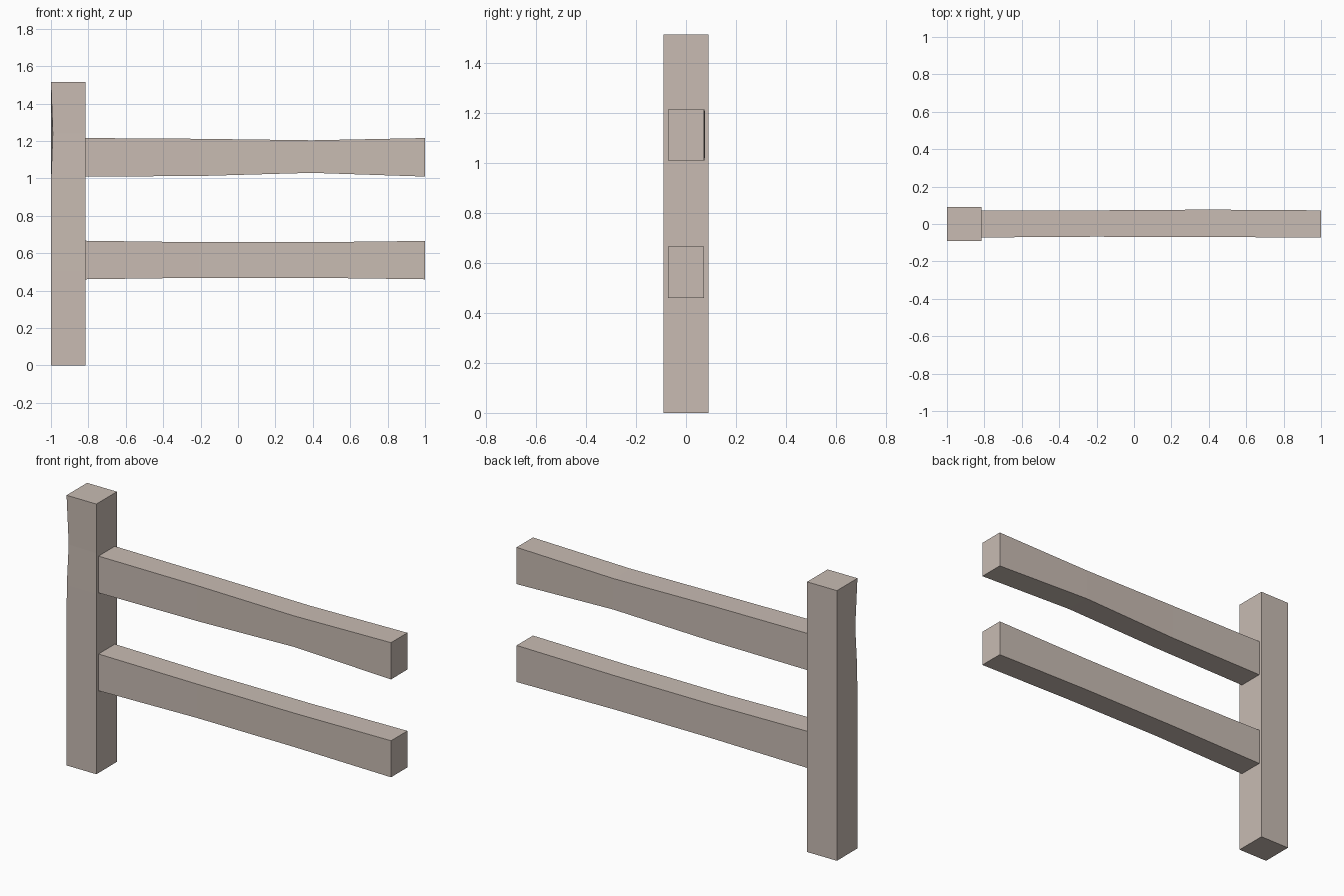
import bpy, bmesh

if "Cube" in bpy.data.objects:
    bpy.data.objects.remove(bpy.data.objects["Cube"])

wood = bpy.data.materials.new("weathered wood")
wood.diffuse_color = (0.58, 0.50, 0.45, 1)
wood.use_nodes = True
wood.node_tree.nodes["Principled BSDF"].inputs["Base Color"].default_value = wood.diffuse_color


def beam(name, rings):
    """Skin a closed beam over a list of four-cornered rings."""
    bm = bmesh.new()
    loops = [[bm.verts.new(co) for co in ring] for ring in rings]
    for a, b in zip(loops, loops[1:]):
        for i in range(4):
            j = (i + 1) % 4
            bm.faces.new((a[i], a[j], b[j], b[i]))
    bm.faces.new(loops[0])
    bm.faces.new(loops[-1])
    bmesh.ops.recalc_face_normals(bm, faces=bm.faces)
    mesh = bpy.data.meshes.new(name)
    bm.to_mesh(mesh)
    bm.free()
    mesh.materials.append(wood)
    obj = bpy.data.objects.new(name, mesh)
    bpy.context.collection.objects.link(obj)
    return obj


def rail(name, sections):
    # each section: x, front y, back y, bottom z, top z
    beam(name, [[(x, f, b), (x, k, b), (x, k, t), (x, f, t)]
                for x, f, k, b, t in sections])


# Upright post, front-left edge chipped near the top (z, chip depth)
beam("post", [[(-1 + c, -0.091 + c * 0.5, z), (-0.815, -0.091, z),
               (-0.815, 0.091, z), (-1, 0.091, z)]
              for z, c in [(0, 0), (0.505, 0), (1.01, 0.001), (1.24, 0.01), (1.515, 0)]])

# Two horizontal rails, slightly worn along their length
rail("upper_rail", [(-0.815, -0.072, 0.073, 1.01, 1.216), (-0.21, -0.068, 0.073, 1.013, 1.212),
                    (0.395, -0.07, 0.077, 1.03, 1.204), (1, -0.072, 0.073, 1.01, 1.216)])
rail("lower_rail", [(-0.815, -0.072, 0.073, 0.461, 0.667), (-0.21, -0.067, 0.073, 0.469, 0.659),
                    (0.395, -0.07, 0.073, 0.469, 0.659), (1, -0.072, 0.073, 0.461, 0.666)])
